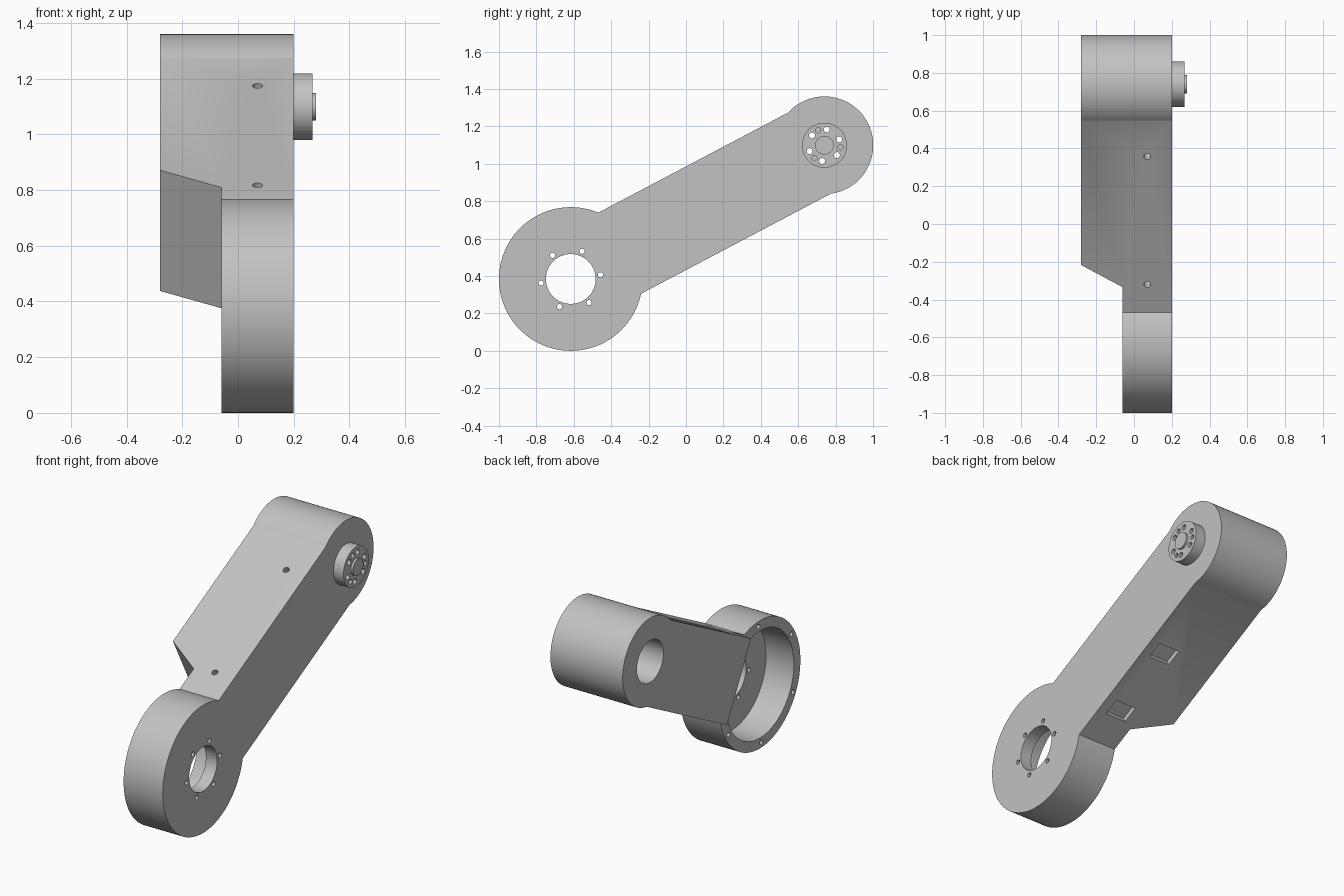
import bpy, bmesh, math
from mathutils import Matrix, Vector

cube = bpy.data.objects.get("Cube")
if cube:
    bpy.data.objects.remove(cube, do_unlink=True)

grey = bpy.data.materials.new("machined_grey")
grey.use_nodes = True
colour = (0.54, 0.54, 0.54, 1)
grey.diffuse_color = colour
grey.node_tree.nodes["Principled BSDF"].inputs["Base Color"].default_value = colour

# Working frame: x = shaft axis, y = along the arm, z = across the arm,
# with the origin at the centre of the large joint
LENGTH, HALF_WIDTH, FACE, BACK, RIM = 1.533, 0.245, 0.2, -0.28, -0.06


def make_object(name, bm):
    bmesh.ops.recalc_face_normals(bm, faces=bm.faces)
    mesh = bpy.data.meshes.new(name)
    bm.to_mesh(mesh)
    bm.free()
    mesh.materials.append(grey)
    obj = bpy.data.objects.new(name, mesh)
    bpy.context.collection.objects.link(obj)
    return obj


def cylinder(name, x0, x1, radius, y=0, z=0, sides=96, axis="X"):
    """Cylinder from x0 to x1 on the shaft axis, or from z - x0 to z - x1 on Z."""
    bm = bmesh.new()
    bmesh.ops.create_cone(bm, cap_ends=True, segments=sides, radius1=radius,
                          radius2=radius, depth=x1 - x0)
    bmesh.ops.translate(bm, verts=bm.verts, vec=(0, 0, (x0 + x1) / 2))
    if axis == "X":
        bm.transform(Matrix.Translation((0, y, z)) @ Matrix.Rotation(math.pi / 2, 4, "Y"))
    return make_object(name, bm)


def box(name, centre, size):
    bm = bmesh.new()
    bmesh.ops.create_cube(bm, size=1)
    bm.transform(Matrix.Translation(centre) @ Matrix.Diagonal((*size, 1)))
    return make_object(name, bm)


def combine(body, tool, operation="DIFFERENCE"):
    mod = body.modifiers.new("shape", "BOOLEAN")
    mod.operation = operation
    mod.solver = "EXACT"
    mod.object = tool
    bpy.context.view_layer.objects.active = body
    bpy.ops.object.modifier_apply(modifier=mod.name)
    bpy.data.objects.remove(tool, do_unlink=True)


def ring_of_holes(body, count, phase, ring, radius, x0, x1, y=0):
    for i in range(count):
        a = math.radians(phase + 360 * i / count)
        combine(body, cylinder("screw_hole", x0, x1, radius,
                               y + ring * math.cos(a), ring * math.sin(a), 16))


# Arm beam: plan profile with a slanted step, extruded across the arm
profile = [(FACE, 0.25), (FACE, LENGTH), (BACK, LENGTH), (BACK, 0.58),
           (RIM, 0.447), (RIM, 0.25)]
bm = bmesh.new()
face = bm.faces.new([bm.verts.new((x, y, -HALF_WIDTH)) for x, y in profile])
grown = bmesh.ops.extrude_face_region(bm, geom=[face])["geom"]
bmesh.ops.translate(bm, vec=(0, 0, 2 * HALF_WIDTH),
                    verts=[v for v in grown if isinstance(v, bmesh.types.BMVert)])
body = make_object("arm_housing", bm)

# Joint drums, output boss and hub
combine(body, cylinder("large_drum", RIM, FACE, 0.384, sides=128), "UNION")
combine(body, cylinder("small_drum", BACK, FACE, 0.261, LENGTH, sides=128), "UNION")
combine(body, cylinder("output_boss", 0.18, 0.267, 0.12, LENGTH), "UNION")
combine(body, cylinder("output_hub", 0.22, 0.28, 0.05, LENGTH, sides=48), "UNION")

# Large joint: open cup, face recess, centre hole and screw holes
combine(body, cylinder("cup", -0.3, 0.125, 0.322))
combine(body, cylinder("face_recess", 0.17, 0.3, 0.2))
combine(body, cylinder("centre_hole", 0.0, 0.3, 0.133))
ring_of_holes(body, 6, -20, 0.16, 0.014, 0.05, 0.25)
ring_of_holes(body, 6, 0, 0.353, 0.014, -0.1, 0.03)

# Small joint: deep bore, through holes and blind pin holes
combine(body, cylinder("bore", -0.4, 0.17, 0.126, LENGTH))
ring_of_holes(body, 6, -6, 0.085, 0.016, 0.1, 0.3, LENGTH)
ring_of_holes(body, 3, 85, 0.087, 0.014, 0.23, 0.3, LENGTH)

# Top screw holes and underside nut pockets
for y in (0.464, 1.229):
    hole = cylinder("top_hole", HALF_WIDTH - 0.08, HALF_WIDTH + 0.05, 0.018,
                    sides=24, axis="Z")
    hole.data.transform(Matrix.Translation((0.07, y, 0)))
    combine(body, hole)
for y in (0.53, 0.96):
    combine(body, box("nut_pocket", (0.07, y, -HALF_WIDTH), (0.14, 0.1, 0.06)))

# Stand the arm at its working angle
body.data.transform(Matrix.Translation((0, -0.616, 0.384))
                    @ Matrix.Rotation(math.radians(27.8), 4, "X"))
body.data.update()
bpy.ops.object.select_all(action="DESELECT")
body.select_set(True)
bpy.context.view_layer.objects.active = body
bpy.ops.object.shade_smooth_by_angle(angle=math.radians(30))
